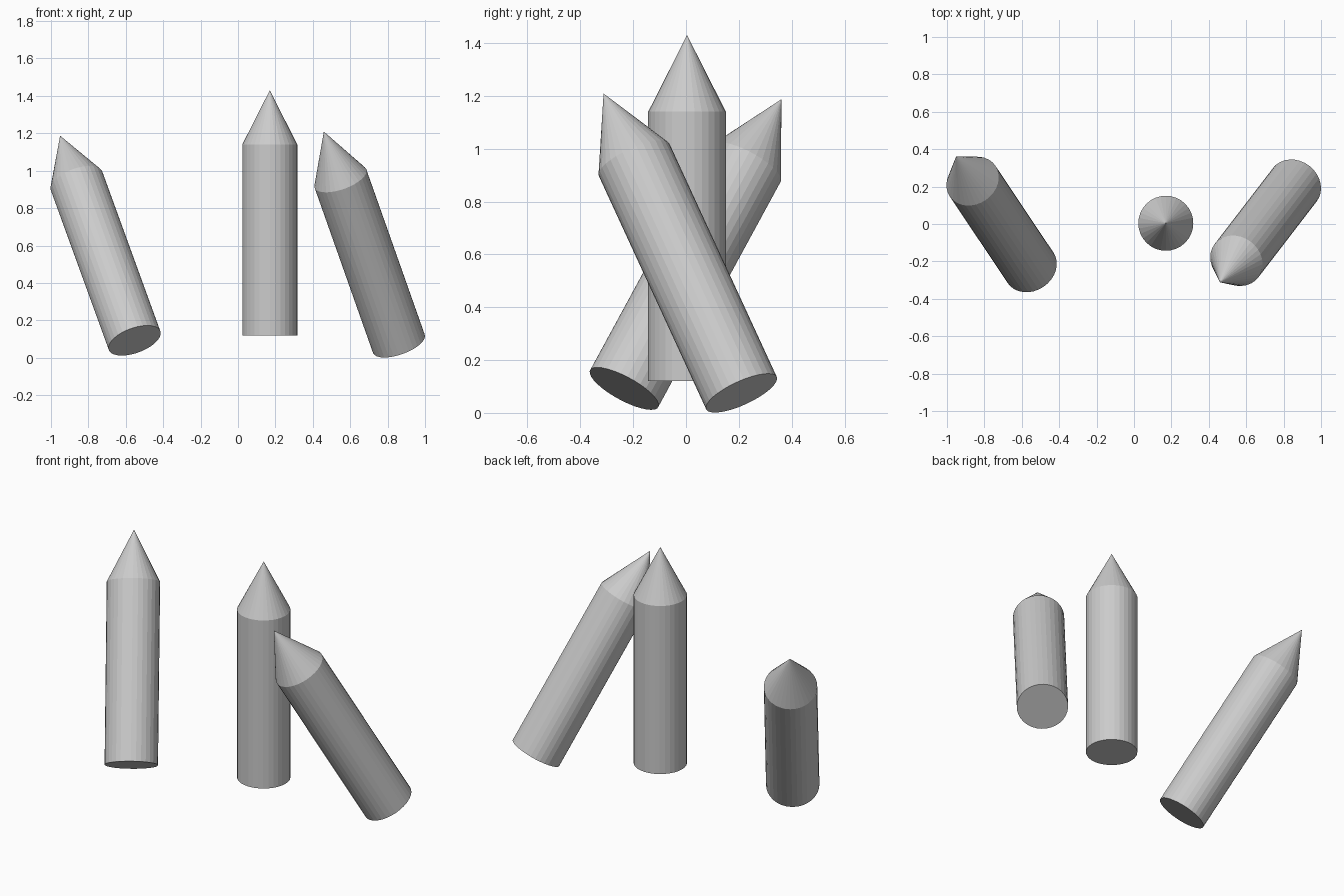
import bpy, bmesh, math
from mathutils import Vector

if "Cube" in bpy.data.objects:
    bpy.data.objects.remove(bpy.data.objects["Cube"])

SIDES = 32
RADIUS = 0.147
BODY_SHARE = 1.02 / 1.31   # share of the length taken by the straight body


def pointed_rod(name, base, tip):
    """Closed cylinder with a cone point, running from base centre to tip."""
    base, tip = Vector(base), Vector(tip)
    axis = tip - base
    length = axis.length
    bm = bmesh.new()
    rings = []
    for z in (0, length * BODY_SHARE):
        rings.append([bm.verts.new((RADIUS * math.cos(a), RADIUS * math.sin(a), z))
                      for a in (2 * math.pi * i / SIDES for i in range(SIDES))])
    point = bm.verts.new((0, 0, length))
    low, high = rings
    bm.faces.new(low[::-1])
    for i in range(SIDES):
        j = (i + 1) % SIDES
        bm.faces.new((low[i], low[j], high[j], high[i]))
        bm.faces.new((high[i], high[j], point))
    mesh = bpy.data.meshes.new(name)
    bm.to_mesh(mesh)
    bm.free()
    obj = bpy.data.objects.new(name, mesh)
    obj.location = base
    obj.rotation_euler = axis.to_track_quat('Z', 'Y').to_euler()
    bpy.context.collection.objects.link(obj)
    return obj


# one upright rod between two leaning ones
pointed_rod("upright_pointed_rod", (0.17, 0.004, 0.12), (0.17, 0.004, 1.43))
pointed_rod("left_leaning_rod", (-0.553, -0.234, 0.092), (-0.951, 0.361, 1.187))
pointed_rod("right_leaning_rod", (0.86, 0.21, 0.075), (0.459, -0.312, 1.209))
